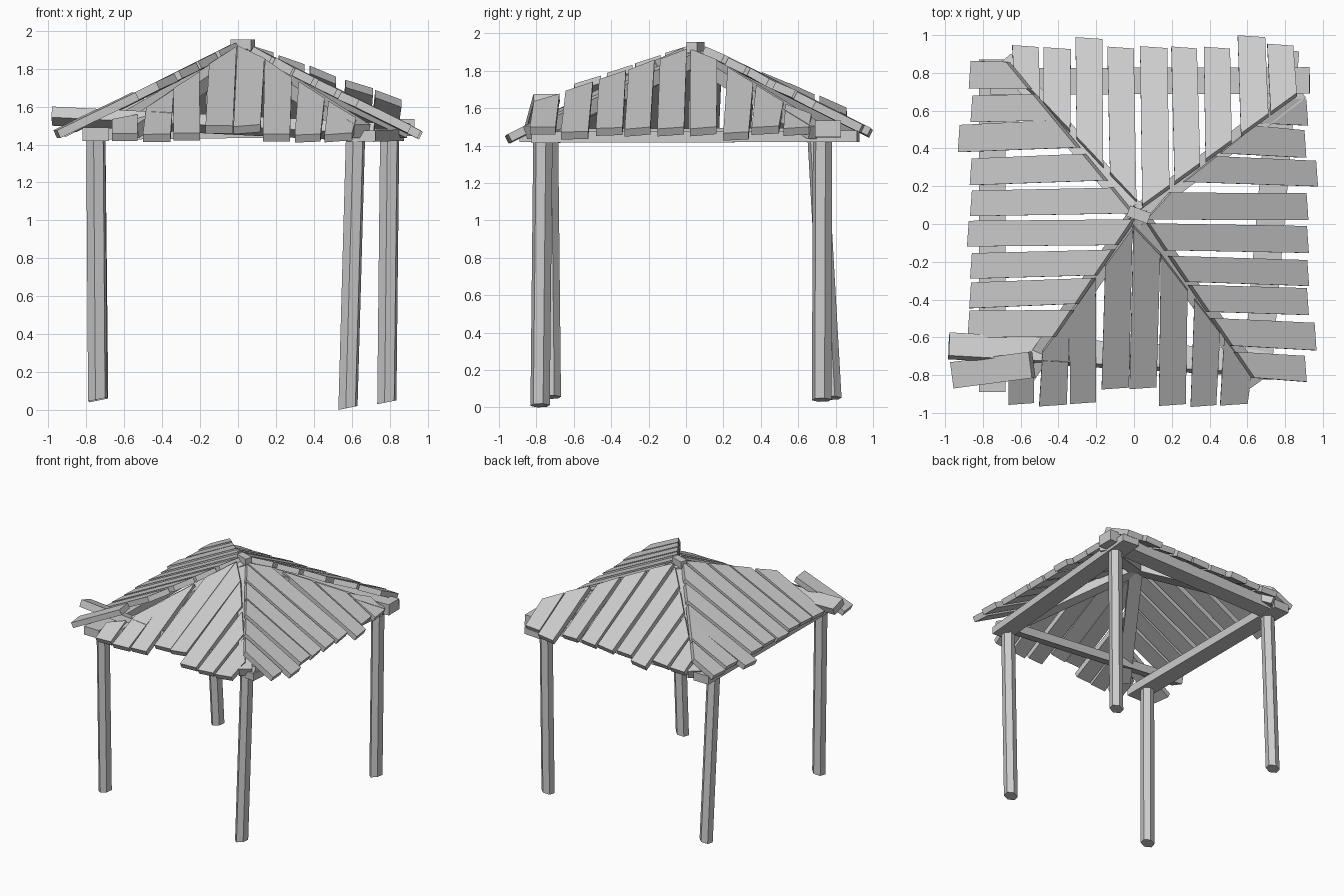
import bpy, bmesh, random
from math import cos, sin, pi
from mathutils import Vector

if "Cube" in bpy.data.objects:
    bpy.data.objects.remove(bpy.data.objects["Cube"])

random.seed(4)


def solid(name, lower, upper):
    """Closed flat-faced prism between two matching rings of points."""
    bm = bmesh.new()
    lo, up = [[bm.verts.new(p) for p in ring] for ring in (lower, upper)]
    bm.faces.new(lo)
    bm.faces.new(up)
    for i in range(len(lo)):
        bm.faces.new((lo[i - 1], lo[i], up[i], up[i - 1]))
    bmesh.ops.recalc_face_normals(bm, faces=bm.faces)
    me = bpy.data.meshes.new(name)
    bm.to_mesh(me)
    bm.free()
    bpy.context.collection.objects.link(bpy.data.objects.new(name, me))


def beam(name, p, q, width, height, roll=0.0):
    """Squared timber running from p to q."""
    p, q = Vector(p), Vector(q)
    d = (q - p).normalized()
    side = d.cross(Vector((0, 0, 1))).normalized()
    up = side.cross(d)
    s, u = side * cos(roll) + up * sin(roll), up * cos(roll) - side * sin(roll)
    s, u = s * width / 2, u * height / 2
    ring = [-s - u, s - u, s + u, u - s]
    solid(name, [p + r for r in ring], [q + r for r in ring])


def post(name, bottom, top, radius=0.053):
    """Six-sided leaning post with a slightly slanted foot."""
    b, t = Vector(bottom), Vector(top)
    ring = [Vector((cos(i * pi / 3 + 0.3), sin(i * pi / 3 + 0.3), 0)) * radius for i in range(6)]
    solid(name, [b + r + Vector((0, 0, 0.2 * (radius + r.x))) for r in ring],
          [t + r for r in ring])


# Posts
post("front_right_post", (0.58, -0.78, 0), (0.62, -0.765, 1.45))
post("back_right_post", (0.785, 0.725, 0.03), (0.80, 0.73, 1.45))
post("front_left_post", (-0.74, -0.72, 0.045), (-0.75, -0.735, 1.46))
post("back_left_post", (-0.735, 0.78, 0.04), (-0.75, 0.70, 1.46))

# Beams on top of the posts
beam("front_beam", (-0.98, -0.645, 1.55), (0.72, -0.74, 1.465), 0.13, 0.06, 0.35)
beam("back_beam", (-0.76, 0.755, 1.47), (0.93, 0.76, 1.49), 0.14, 0.09)
beam("left_beam", (-0.75, -0.89, 1.455), (-0.75, 0.87, 1.46), 0.14, 0.07)
beam("right_beam", (0.65, -0.82, 1.445), (0.80, 0.92, 1.45), 0.15, 0.06)

# Roof corners where the hips end, hip rafters and peak block
CORNERS = {"front_left": (-0.57, -0.80), "front_right": (0.65, -0.83),
           "back_right": (0.87, 0.70), "back_left": (-0.68, 0.86)}
for name, xy in CORNERS.items():
    beam(name + "_rafter", (0.02, 0.05, 1.87), (*xy, 1.47), 0.10, 0.075)
beam("peak_block", (-0.03, 0.07, 1.925), (0.08, 0.03, 1.925), 0.06, 0.06)


def roof_face(side, peak, first, pitch, count, eave, odd, change):
    """Row of planks sloping down to an eave, each cut along the hip lines.
    Planks listed in odd have their eave moved by change."""
    px, py, pz = peak
    lengthwise = side in ("front", "back")     # planks run along y
    sign = 1 if side in ("back", "right") else -1
    split = (lambda x, y: (x, sign * y)) if lengthwise else (lambda x, y: (y, sign * x))
    join = (lambda a, d: (a, sign * d)) if lengthwise else (lambda a, d: (sign * d, a))
    low, high = sorted(split(*xy) for n, xy in CORNERS.items() if side in n)
    pa, pd = split(px, py)

    def plank(i):
        a0 = first + pitch * i + random.uniform(-0.01, 0.01)
        a1 = a0 + random.uniform(0.135, 0.147)
        end = eave + (change if i in odd else 0) + random.uniform(-0.01, 0.01)
        skew = random.uniform(-0.005, 0.025)

        def hip(a):
            c = low if a < pa else high
            return min(pd + (a - pa) / (c[0] - pa) * (c[1] - pd), end - 0.15)

        roll = random.uniform(-0.06, 0.06)
        plan = [(a0, end), (a1, end - 0.01), (a1 + skew, hip(a1 + skew)), (a0 + skew, hip(a0 + skew))]
        top = [Vector((*join(a, d), pz - 0.5 * d + roll * (a - a0 - 0.07))) for a, d in plan]
        inward = Vector((*join(0, -0.02), -0.04))
        solid(f"{side}_roof_plank_{i + 1}", [v + inward for v in top], top)

    for i in range(count):
        plank(i)


# Roof planks
roof_face("front", (0.01, 0, 1.935), -0.66, 0.16, 8, 0.96, (3, 4), -0.09)
roof_face("back", (0.04, 0.10, 1.985), -0.645, 0.17, 9, 0.945, (2, 7), 0.045)
roof_face("left", (0, 0.04, 1.945), -0.61, 0.165, 9, 0.875, (6,), 0.06)
roof_face("right", (0.05, 0.05, 1.955), -0.83, 0.17, 9, 0.92, (1, 6), 0.045)
beam("slipped_left_plank", (-0.955, -0.80, 1.455), (-0.54, -0.745, 1.655), 0.14, 0.045)
